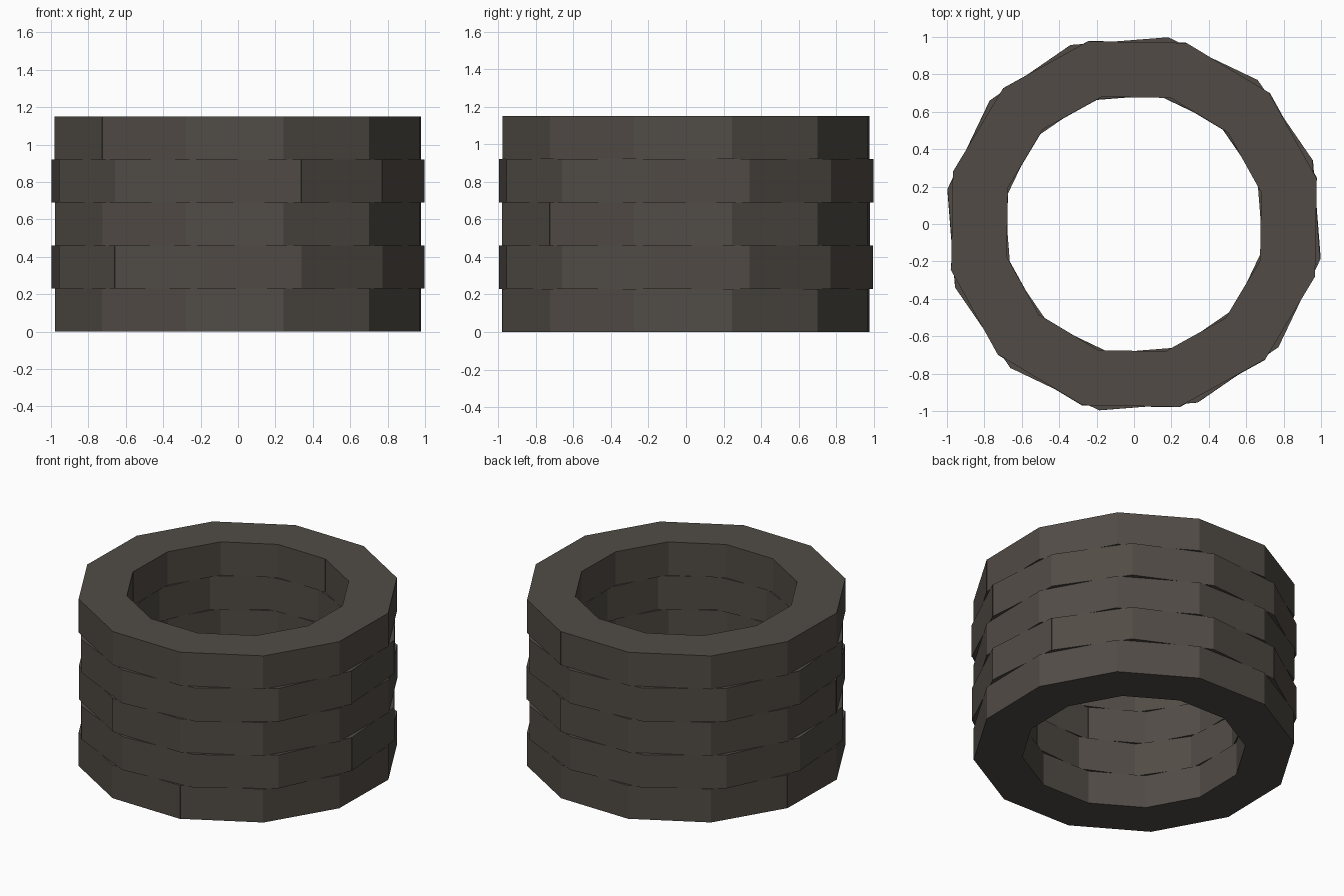
import bpy, bmesh, math, random

if "Cube" in bpy.data.objects:
    bpy.data.objects.remove(bpy.data.objects["Cube"])

random.seed(4)
COURSES, BLOCKS = 5, 12
H = 1.15 / COURSES

stone = bpy.data.materials.new("dark_stone")
stone.diffuse_color = (0.082, 0.071, 0.060, 1)
stone.use_nodes = True
stone.node_tree.nodes["Principled BSDF"].inputs["Base Color"].default_value = stone.diffuse_color


def add_block(bm, a0, a1, r_in, r_out, z0, z1):
    """Closed wedge-shaped stone between two angles."""
    ring = [(r_in, a0), (r_out, a0), (r_out, a1), (r_in, a1)]
    lo, hi = [[bm.verts.new((r * math.cos(a), r * math.sin(a), z)) for r, a in ring]
              for z in (z0, z1)]
    bm.faces.new(lo[::-1])
    bm.faces.new(hi)
    for i in range(4):
        j = (i + 1) % 4
        bm.faces.new((lo[i], lo[j], hi[j], hi[i]))


# Stacked courses of blocks, every second one turned slightly
for c in range(COURSES):
    odd = c % 2
    turn = 4.5 if odd else -1.0
    r_out = 1.014 if odd else 1.008
    bm = bmesh.new()
    for k in range(BLOCKS):
        a0 = math.radians(15 + 30 * k + turn)
        a1 = a0 + math.radians(30)
        d = random.uniform(-0.002, 0.002)  # slightly uneven laying
        add_block(bm, a0, a1, 0.702 + d, r_out + d, c * H, (c + 1) * H)
    me = bpy.data.meshes.new(f"stone_course_{c + 1}")
    bm.to_mesh(me)
    bm.free()
    me.materials.append(stone)
    bpy.context.collection.objects.link(bpy.data.objects.new(me.name, me))
